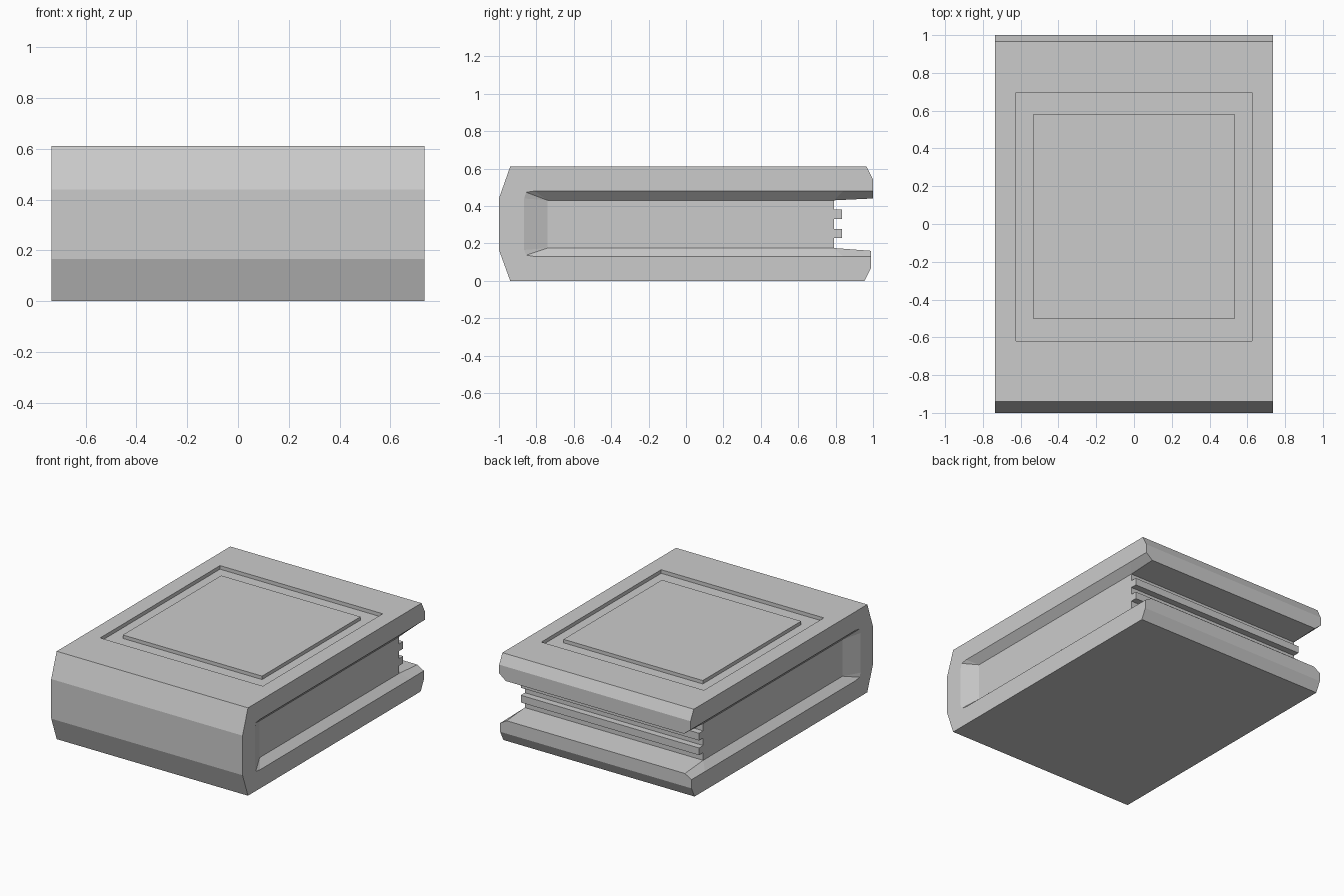
import bpy, bmesh

if "Cube" in bpy.data.objects:
    bpy.data.objects.remove(bpy.data.objects["Cube"])

HALF_W = 0.735   # outer half width of the cover
PAGE_W = 0.685   # half width of the page block


def add_object(name, bm):
    bmesh.ops.recalc_face_normals(bm, faces=bm.faces)
    me = bpy.data.meshes.new(name)
    bm.to_mesh(me)
    bm.free()
    ob = bpy.data.objects.new(name, me)
    bpy.context.collection.objects.link(ob)
    return ob


def box(name, x, y, z):
    bm = bmesh.new()
    bmesh.ops.create_cube(bm, size=1)
    for v in bm.verts:
        for i, (lo, hi) in enumerate((x, y, z)):
            v.co[i] = hi if v.co[i] > 0 else lo
    return add_object(name, bm)


# Cover: C-shaped cross-sections lofted across x, mouth flaring at both sides
outside = [(0.99, 0.07), (0.955, 0), (-0.94, 0), (-1, 0.165),
           (-1, 0.44), (-0.94, 0.61), (0.965, 0.61), (1, 0.54)]
mouth_side = [(1, 0.48), (0.84, 0.48), (-0.81, 0.48), (-0.855, 0.473),
              (-0.865, 0.44), (-0.865, 0.165), (-0.855, 0.137),
              (-0.81, 0.13), (0.84, 0.13), (0.99, 0.13)]
top_in, low_in = (-0.74, 0.43), (-0.74, 0.175)
mouth_deep = [(1, 0.44), (0.79, 0.43), top_in, top_in, top_in,
              low_in, low_in, low_in, (0.79, 0.175), (0.99, 0.16)]

bm = bmesh.new()
rings = []
for x, mouth in ((-HALF_W, mouth_side), (-PAGE_W, mouth_deep),
                 (PAGE_W, mouth_deep), (HALF_W, mouth_side)):
    cache = {}
    ring = []
    for p in outside + mouth:
        if p not in cache:
            cache[p] = bm.verts.new((x, *p))
        ring.append(cache[p])
    rings.append(ring)
n = len(rings[0])
for a, b in zip(rings, rings[1:]):
    for i in range(n):
        j = (i + 1) % n
        quad = list(dict.fromkeys((a[i], a[j], b[j], b[i])))
        if len(quad) > 2:
            bm.faces.new(quad)
bm.faces.new(rings[0])
bm.faces.new(rings[-1])
cover = add_object("cover", bm)

# Rectangular recess in the top of the cover
cutter = box("recess_cutter", (-0.625, 0.625), (-0.62, 0.695), (0.585, 0.7))
cutter.hide_render = True
mod = cover.modifiers.new("recess", 'BOOLEAN')
mod.operation = 'DIFFERENCE'
mod.solver = 'EXACT'
mod.object = cutter
bpy.context.view_layer.objects.active = cover
bpy.ops.object.modifier_apply(modifier=mod.name)
bpy.data.objects.remove(cutter)

# Panel standing in the recess
box("front_panel", (-0.535, 0.535), (-0.50, 0.58), (0.58, 0.609))

# Page block with two ridges on its open edge
box("pages", (-PAGE_W, PAGE_W), (-0.74, 0.79), (0.175, 0.43))
for i, z in enumerate((0.228, 0.33)):
    box(f"page_ridge_{i + 1}", (-PAGE_W, PAGE_W), (0.78, 0.835), (z, z + 0.05))
